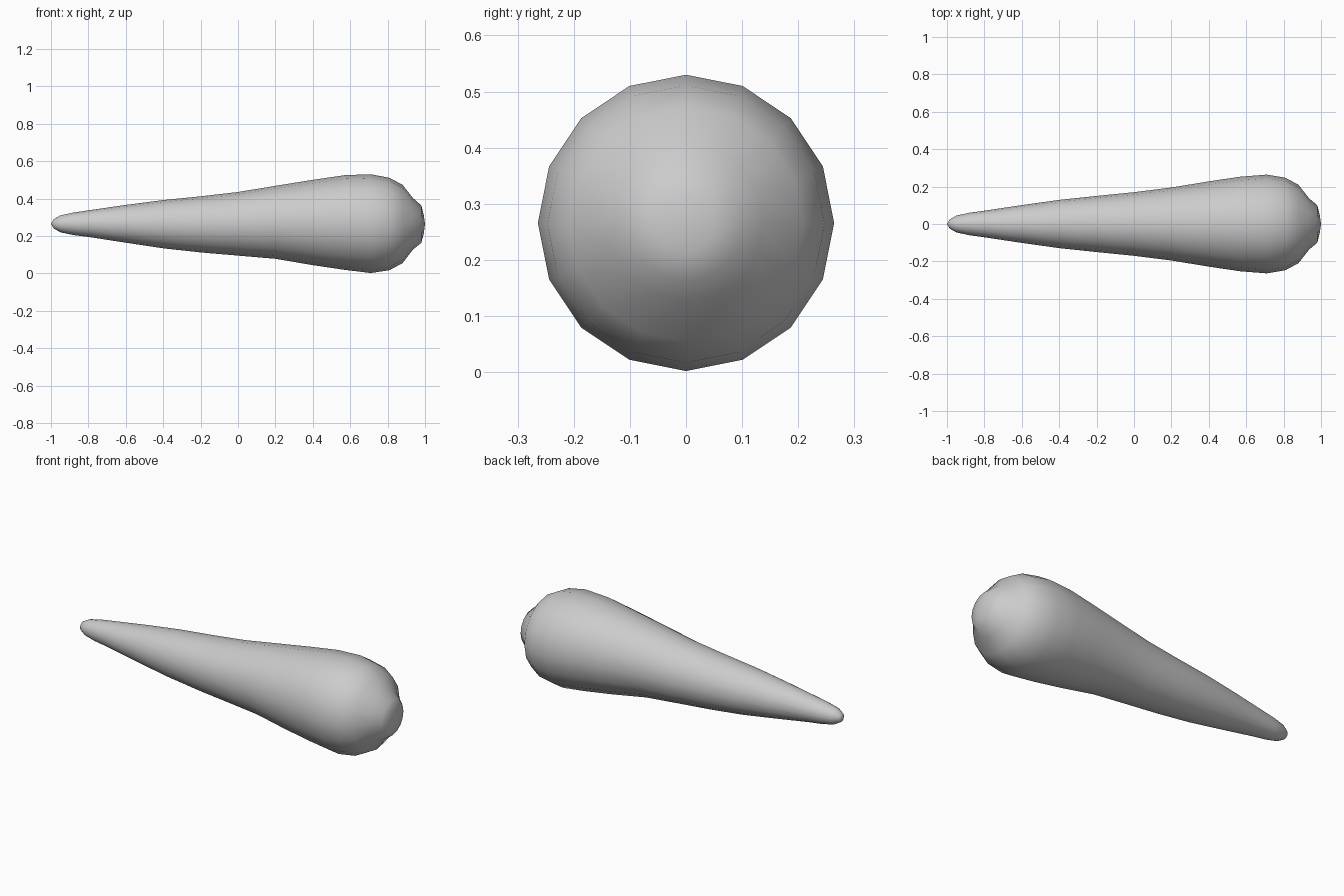
import bpy, bmesh, math

cube = bpy.data.objects.get("Cube")
if cube:
    bpy.data.objects.remove(cube, do_unlink=True)

SIDES = 16

# Plain grey surface
grey = bpy.data.materials.new("plain_grey")
grey.use_nodes = True
colour = (0.6, 0.6, 0.6, 1)
grey.diffuse_color = colour
grey.node_tree.nodes["Principled BSDF"].inputs["Base Color"].default_value = colour

# Profile from tip to crown: position along x, radius, centre height
profile = [
    (-0.985, 0.025, 0.265), (-0.95, 0.045, 0.265), (-0.88, 0.06, 0.265),
    (-0.8, 0.071, 0.266), (-0.6, 0.101, 0.265), (-0.4, 0.129, 0.263),
    (-0.2, 0.15, 0.262), (0, 0.17, 0.265), (0.2, 0.195, 0.273),
    (0.4, 0.228, 0.272), (0.57, 0.253, 0.272), (0.71, 0.264, 0.266),
    (0.81, 0.247, 0.264), (0.88, 0.209, 0.264), (0.935, 0.138, 0.265),
    (0.98, 0.1, 0.263), (0.993, 0.05, 0.263),
]

# Tapered root: rings bridged along the profile, closed by a point at each end
bm = bmesh.new()
rings = []
for x, r, z in profile:
    angles = [math.tau * i / SIDES for i in range(SIDES)]
    rings.append([bm.verts.new((x, r * math.cos(a), z + r * math.sin(a))) for a in angles])
tip = bm.verts.new((-1, 0, 0.265))
crown = bm.verts.new((1, 0, 0.263))
for i in range(SIDES):
    j = (i + 1) % SIDES
    bm.faces.new((tip, rings[0][j], rings[0][i]))
    bm.faces.new((crown, rings[-1][i], rings[-1][j]))
    for a, b in zip(rings, rings[1:]):
        bm.faces.new((a[i], a[j], b[j], b[i]))
bmesh.ops.recalc_face_normals(bm, faces=bm.faces)
for face in bm.faces:
    face.smooth = True

mesh = bpy.data.meshes.new("tapered_root")
bm.to_mesh(mesh)
bm.free()
mesh.materials.append(grey)
root = bpy.data.objects.new("tapered_root", mesh)
bpy.context.collection.objects.link(root)
